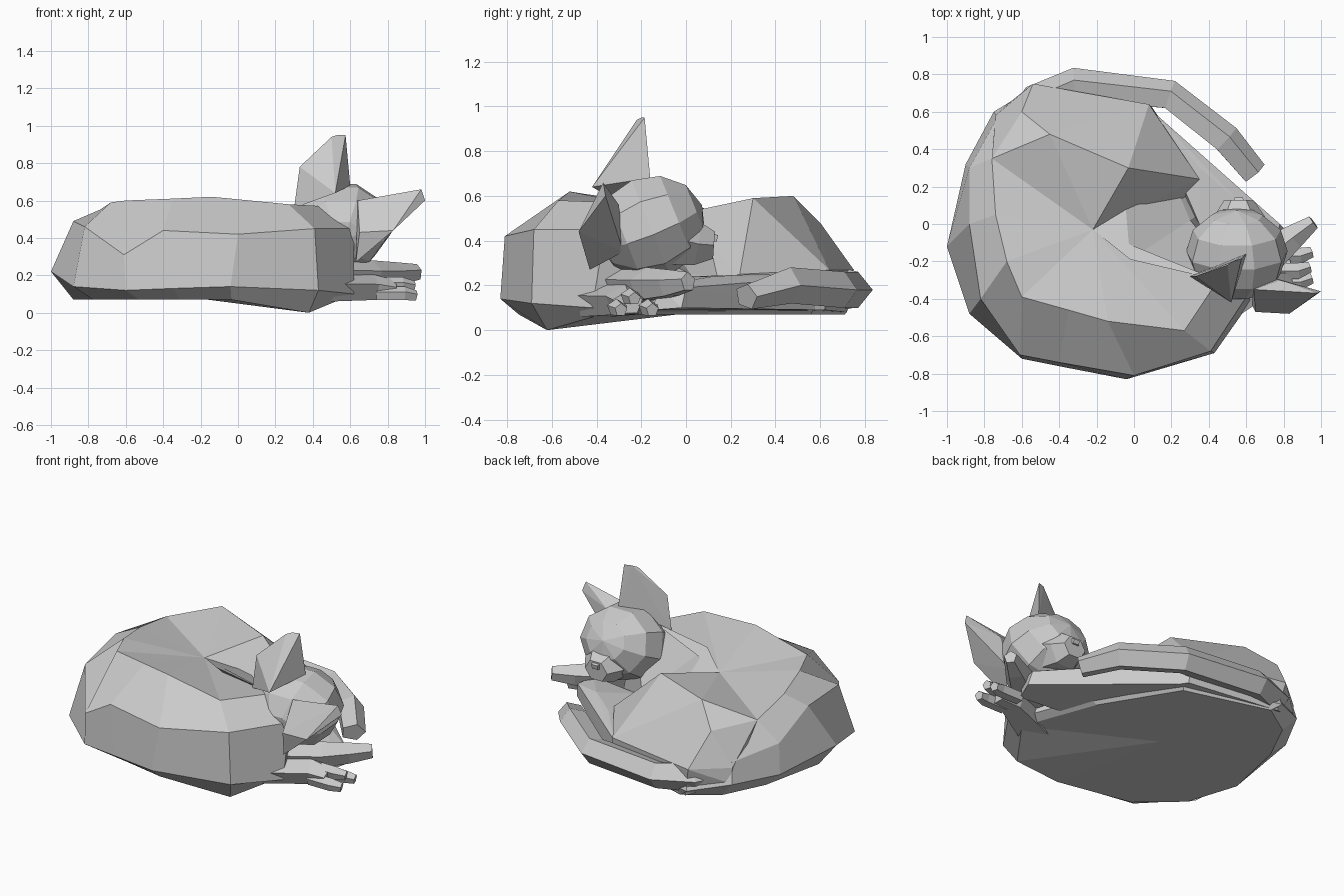
import bpy, bmesh, math
from mathutils import Vector, Matrix


def finish(name, bm):
    bmesh.ops.recalc_face_normals(bm, faces=bm.faces)
    me = bpy.data.meshes.new(name)
    bm.to_mesh(me)
    bm.free()
    ob = bpy.data.objects.new(name, me)
    bpy.context.collection.objects.link(ob)
    return ob


def bridge(bm, a, b):
    n = len(a)
    for i in range(n):
        bm.faces.new((a[i], a[(i + 1) % n], b[(i + 1) % n], b[i]))


def hull(name, pts):
    bm = bmesh.new()
    for p in pts:
        bm.verts.new(p)
    bmesh.ops.convex_hull(bm, input=bm.verts)
    loose = [v for v in bm.verts if not v.link_faces]
    bmesh.ops.delete(bm, geom=loose, context='VERTS')
    return finish(name, bm)


def tube(name, stations, sides=5, turn=0.0):
    """Faceted tube through (x, y, z, half width, half height) stations."""
    bm = bmesh.new()
    rings = []
    for k, (x, y, z, w, h) in enumerate(stations):
        a = Vector(stations[max(k - 1, 0)][:3])
        b = Vector(stations[min(k + 1, len(stations) - 1)][:3])
        side = (b - a).cross(Vector((0, 0, 1))).normalized()
        up = side.cross((b - a).normalized())
        rings.append([bm.verts.new(Vector((x, y, z)) + side * w * math.cos(t) + up * h * math.sin(t))
                      for t in (turn + 2 * math.pi * i / sides for i in range(sides))])
    for a, b in zip(rings, rings[1:]):
        bridge(bm, a, b)
    bm.faces.new(rings[0])
    bm.faces.new(rings[-1])
    return finish(name, bm)


# Curled torso: stations around the curl, stacked low / middle / ridge
low = [(0.62, -0.42, 0.10), (0.43, -0.69, 0.12), (-0.04, -0.83, 0.14), (-0.35, -0.77, 0.13),
       (-0.6, -0.72, 0.12), (-0.88, -0.48, 0.14), (-1.0, -0.12, 0.22), (-0.9, 0.32, 0.17),
       (-0.75, 0.6, 0.17), (-0.52, 0.74, 0.12), (0.1, 0.58, 0.11), (0.42, 0.1, 0.10)]
mid = [(0.62, -0.36, 0.45), (0.41, -0.68, 0.45), (0.0, -0.81, 0.42), (-0.4, -0.74, 0.44),
       (-0.61, -0.7, 0.31), (-0.82, -0.4, 0.46), (-0.88, 0.0, 0.49), (-0.88, 0.3, 0.36),
       (-0.73, 0.57, 0.3), (-0.5, 0.68, 0.25), (0.08, 0.54, 0.2), (0.3, 0.02, 0.25)]
top = [(0.45, -0.3, 0.57), (0.27, -0.57, 0.58), (-0.14, -0.52, 0.62), (-0.35, -0.46, 0.61),
       (-0.6, -0.39, 0.60), (-0.68, -0.2, 0.59), (-0.74, 0.05, 0.55), (-0.76, 0.35, 0.5),
       (-0.6, 0.5, 0.48), (-0.45, 0.4, 0.48), (-0.05, 0.15, 0.42), (-0.02, -0.19, 0.57)]
bm = bmesh.new()
base = [(x * 0.88, y * (0.9 if y < 0 else 0.96), 0.07 if (x < 0.4 or y > -0.6) else 0.0)
        for x, y, z in low]
rings = [[bm.verts.new(p) for p in ring] for ring in (base, low, mid, top)]
for a, b in zip(rings, rings[1:]):
    bridge(bm, a, b)
for ring, c in ((rings[0], (-0.2, 0, 0.075)), (rings[-1], (-0.22, -0.03, 0.52))):
    v = bm.verts.new(c)
    for i in range(len(ring)):
        bm.faces.new((ring[i], ring[(i + 1) % len(ring)], v))
finish("torso", bm)

# Folded thigh and hind foot
hull("thigh", [(-0.6, 0.6, 0.48), (-0.45, 0.48, 0.6), (-0.03, 0.3, 0.59), (-0.22, -0.03, 0.52),
               (-0.76, 0.35, 0.5), (-0.54, 0.75, 0.27), (0.08, 0.64, 0.27), (0.35, 0.24, 0.25),
               (-0.74, 0.58, 0.27), (-0.74, 0.59, 0.17), (-0.5, 0.72, 0.08), (0.1, 0.62, 0.09),
               (0.38, 0.2, 0.09), (0.2, 0.08, 0.22)])
hull("hind_foot", [(0.08, 0.62, 0.09), (0.08, 0.62, 0.24), (0.35, 0.3, 0.25), (0.56, 0.12, 0.24),
                   (0.78, 0.0, 0.19), (0.8, -0.02, 0.1), (0.75, -0.15, 0.09), (0.35, -0.1, 0.08),
                   (0.35, 0.0, 0.24), (0.75, -0.12, 0.2)])

# Tail wrapping round the back, one ridge facing outward
tube("tail", [(-0.65, 0.5, 0.2, 0.06, 0.08), (-0.52, 0.65, 0.19, 0.1, 0.1),
              (-0.32, 0.74, 0.18, 0.095, 0.085), (0.19, 0.685, 0.18, 0.085, 0.085),
              (0.49, 0.45, 0.2, 0.085, 0.085), (0.64, 0.27, 0.15, 0.075, 0.06)], 5, math.pi)

# Forelegs tucked beneath the chin, with toes
tube("upper_foreleg", [(0.4, -0.35, 0.2, 0.13, 0.1), (0.72, -0.17, 0.2, 0.1, 0.08),
                       (0.85, -0.07, 0.205, 0.07, 0.065), (0.96, 0.01, 0.215, 0.04, 0.045)], 5, 0.3)
tube("lower_foreleg", [(0.35, -0.45, 0.13, 0.16, 0.09), (0.72, -0.27, 0.13, 0.1, 0.075),
                       (0.84, -0.26, 0.12, 0.07, 0.055)], 5, 0.3)
for i, (y, z, x) in enumerate([(-0.31, 0.09, 0.95), (-0.25, 0.14, 0.94), (-0.17, 0.09, 0.95)]):
    tube("toe_%d" % (i + 1), [(0.74, y, z + 0.01, 0.045, 0.04), (x - 0.06, y, z + 0.01, 0.045, 0.04),
                              (x, y + 0.02, z, 0.03, 0.03)], 5, 0.3)

# Head, tilted, with the face turned to the back
bm = bmesh.new()
bmesh.ops.create_uvsphere(bm, u_segments=9, v_segments=6, radius=1)
bm.transform(Matrix.Translation((0.55, -0.16, 0.465)) @ Matrix.Rotation(math.radians(-68), 4, 'X')
             @ Matrix.Diagonal((0.275, 0.235, 0.25, 1)))
finish("head", bm)
tube("muzzle", [(0.57, -0.1, 0.42, 0.2, 0.15), (0.56, 0.05, 0.385, 0.13, 0.11),
                (0.56, 0.125, 0.38, 0.08, 0.07)], 6)
tube("nose", [(0.56, 0.09, 0.42, 0.05, 0.035), (0.56, 0.14, 0.41, 0.03, 0.02)], 4, 0.785)

# Ears
hull("upright_ear", [(0.3, -0.28, 0.56), (0.33, -0.28, 0.78), (0.52, -0.42, 0.64), (0.6, -0.16, 0.68),
                     (0.5, -0.22, 0.94), (0.53, -0.2, 0.95), (0.575, -0.185, 0.95), (0.58, -0.22, 0.67)])
hull("side_ear", [(0.64, -0.35, 0.6), (0.63, -0.43, 0.27), (0.78, -0.3, 0.56), (0.72, -0.28, 0.35),
                  (0.65, -0.47, 0.43), (0.83, -0.48, 0.44), (0.98, -0.37, 0.66), (1.0, -0.36, 0.6)])
